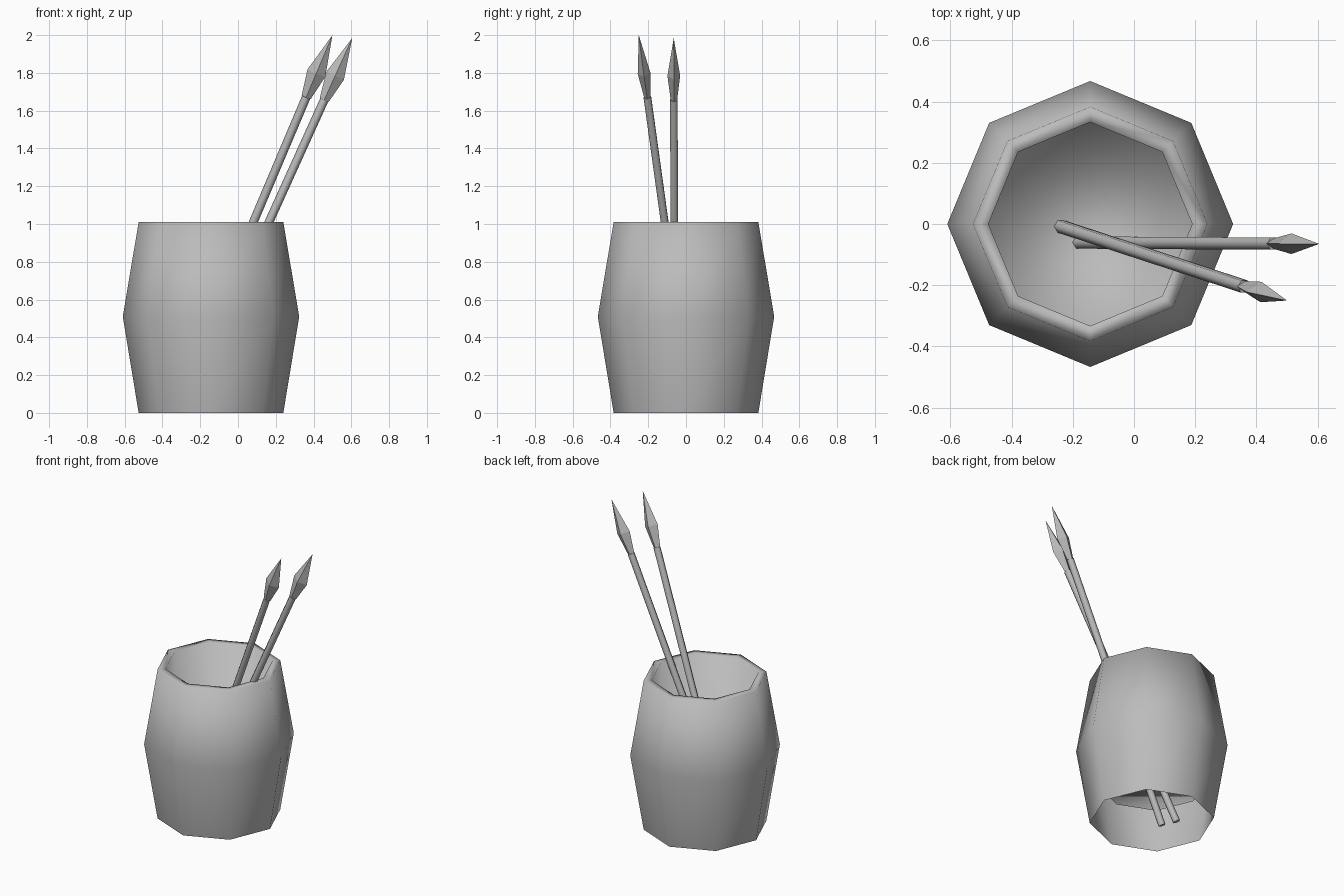
import bpy, bmesh, math
from mathutils import Vector, Matrix

cube = bpy.data.objects.get("Cube")
if cube:
    bpy.data.objects.remove(cube, do_unlink=True)

clay = bpy.data.materials.new("plain grey")
GREY = (0.5, 0.5, 0.5, 1)
clay.diffuse_color = GREY
clay.use_nodes = True
bsdf = next(n for n in clay.node_tree.nodes if n.type == "BSDF_PRINCIPLED")
bsdf.inputs["Base Color"].default_value = GREY


def lathe(name, profile, sides, cap_start=False, cap_end=False, flat=1.0):
    """Spin (radius, height) points into rings; radius 0 makes a point."""
    bm = bmesh.new()
    rings = []
    for r, z in profile:
        count = sides if r else 1
        rings.append([bm.verts.new((r * math.cos(math.tau * i / sides),
                                    r * flat * math.sin(math.tau * i / sides), z))
                      for i in range(count)])
    for a, b in zip(rings, rings[1:]):
        for i in range(sides):
            j = (i + 1) % sides
            corners = [a[i], a[j]] + ([b[j], b[i]] if len(b) > 1 else [b[0]])
            bm.faces.new(corners)
    if cap_start:
        bm.faces.new(rings[0][::-1])
    if cap_end:
        bm.faces.new(rings[-1])
    mesh = bpy.data.meshes.new(name)
    bm.to_mesh(mesh)
    bm.free()
    mesh.materials.append(clay)
    obj = bpy.data.objects.new(name, mesh)
    bpy.context.collection.objects.link(obj)
    return obj


def place_along(obj, start, end):
    """Stand the object's z axis on the line, keeping its x axis in the xz plane."""
    z = (end - start).normalized()
    y = Vector((0, 1, 0))
    x = y.cross(z).normalized()
    y = z.cross(x)
    turn = Matrix((x, y, z)).transposed().to_4x4()
    obj.matrix_world = Matrix.Translation(start) @ turn


# Pot: open-bottomed barrel wall, flat rim, inner wall and raised floor
pot = lathe("pot", [(0.383, 0), (0.467, 0.51), (0.383, 1.01),
                    (0.333, 1.01), (0.333, 0.26)], 8, cap_end=True)
pot.location.x = -0.143
pot.data.shade_smooth()

# Two brushes: thin handle and a pointed, slightly flattened head
brushes = {
    "front": (Vector((-0.325, 0.02, 0.05)), Vector((0.5, -0.25, 2.0))),
    "back": (Vector((-0.275, -0.06, 0.04)), Vector((0.605, -0.065, 1.985))),
}
for side, (start, end) in brushes.items():
    length = (end - start).length
    neck = length - 0.36
    handle = lathe(side + "_brush_handle", [(0.023, 0), (0.023, neck)], 6,
                   cap_start=True, cap_end=True)
    handle.data.shade_smooth()
    handle.data.set_sharp_from_angle(angle=math.radians(70))
    head = lathe(side + "_brush_head",
                 [(0.026, neck), (0.051, neck + 0.14), (0, length)], 4,
                 cap_start=True, flat=0.66)
    for part in (handle, head):
        place_along(part, start, end)
